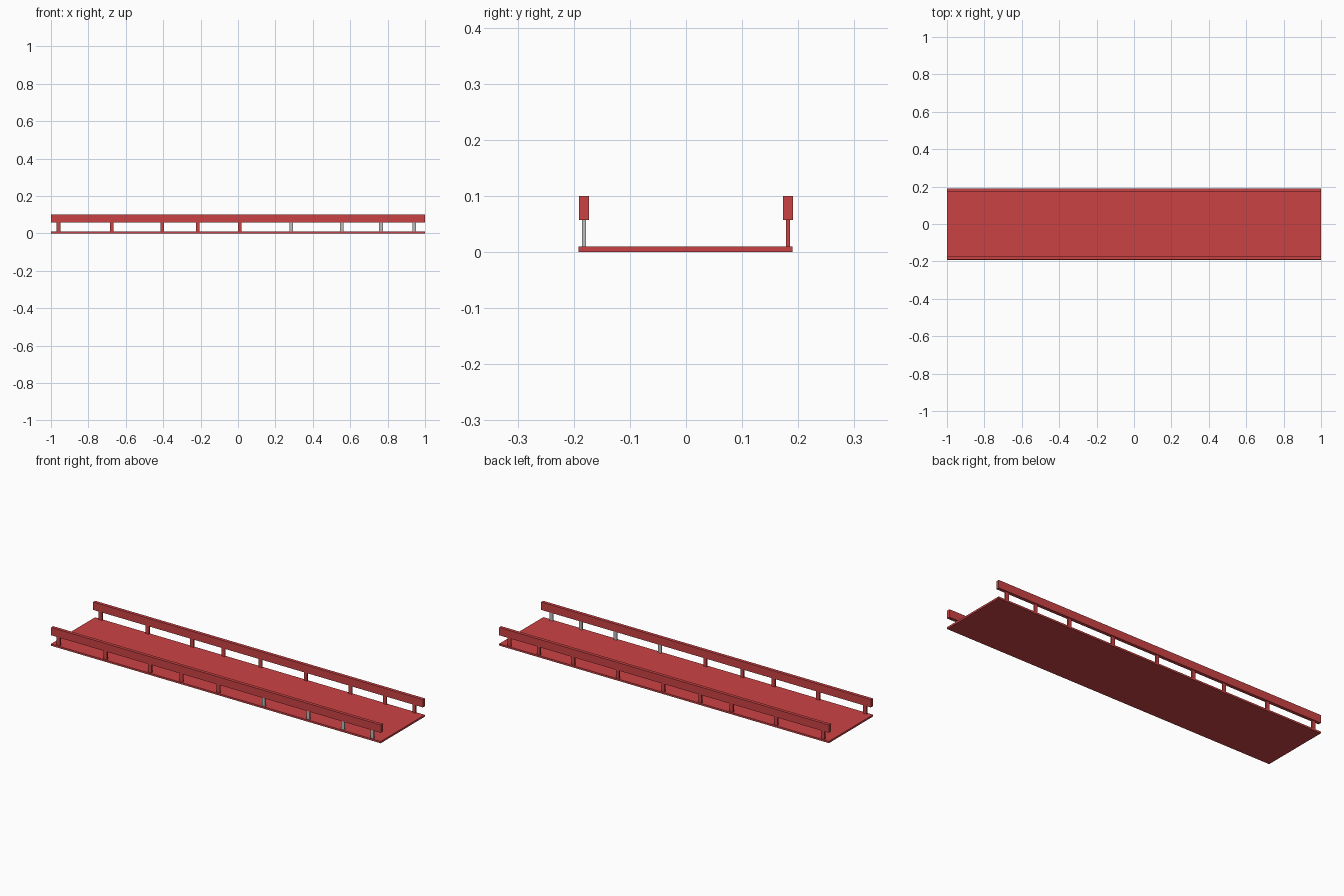
import bpy

cube = bpy.data.objects.get("Cube")
if cube:
    bpy.data.objects.remove(cube, do_unlink=True)


def make_material(name, colour):
    mat = bpy.data.materials.new(name)
    mat.use_nodes = True
    mat.diffuse_color = colour
    mat.node_tree.nodes["Principled BSDF"].inputs["Base Color"].default_value = colour
    return mat


red = make_material("red paint", (0.60, 0.055, 0.058, 1))
grey = make_material("bare grey metal", (0.50, 0.50, 0.50, 1))


def box(name, low, high, mat):
    """Flat-faced box between two opposite corners."""
    centre = [(a + b) / 2 for a, b in zip(low, high)]
    bpy.ops.mesh.primitive_cube_add(size=1, location=centre)
    obj = bpy.context.object
    obj.name = name
    obj.scale = [b - a for a, b in zip(low, high)]
    bpy.ops.object.transform_apply(location=False, rotation=False, scale=True)
    obj.data.materials.append(mat)
    return obj


DECK_TOP, RAIL_BOTTOM, RAIL_TOP = 0.01, 0.057, 0.10
POST_X = (-0.96, -0.675, -0.405, -0.215, 0.01, 0.285, 0.555, 0.765, 0.943)
POST_HALF_WIDTH, POST_HALF_DEPTH, RAIL_HALF_DEPTH = 0.01, 0.0035, 0.009

# Walkway
box("deck", (-1, -0.192, 0), (1, 0.19, DECK_TOP), red)

# Handrails and their posts on both sides
for side, y in (("front", -0.182), ("back", 0.182)):
    box(side + "_rail", (-1, y - RAIL_HALF_DEPTH, RAIL_BOTTOM),
        (1, y + RAIL_HALF_DEPTH, RAIL_TOP), red)
    for i, x in enumerate(POST_X, 1):
        # The front posts on the left half are unpainted
        mat = grey if side == "front" and x > 0.1 else red
        box(f"{side}_post_{i}",
            (x - POST_HALF_WIDTH, y - POST_HALF_DEPTH, DECK_TOP),
            (x + POST_HALF_WIDTH, y + POST_HALF_DEPTH, RAIL_BOTTOM), mat)
